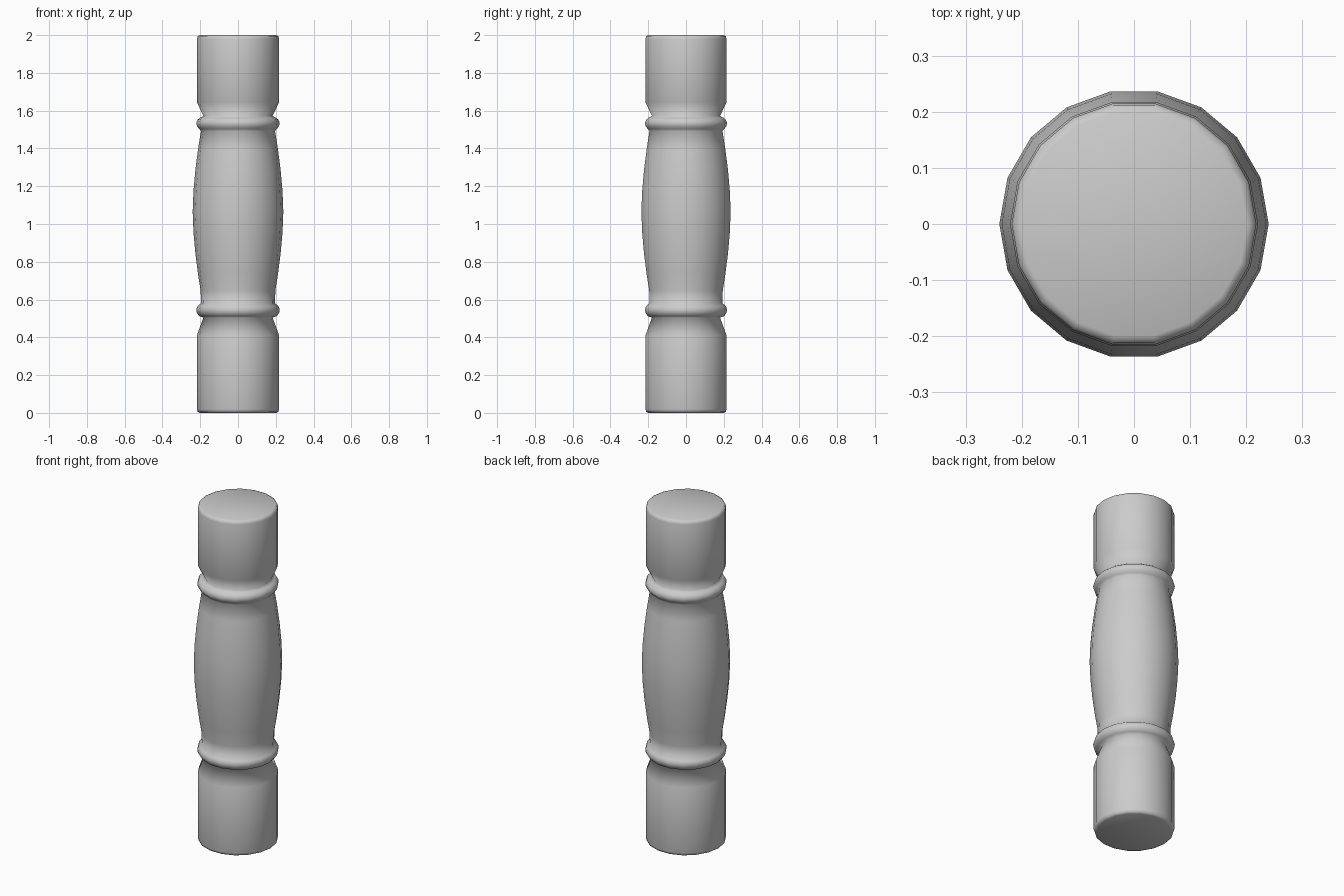
import bpy, bmesh, math

cube = bpy.data.objects.get("Cube")
if cube:
    bpy.data.objects.remove(cube, do_unlink=True)

SIDES = 18

stone = bpy.data.materials.new("plain_grey")
stone.use_nodes = True
grey = (0.6, 0.6, 0.6, 1)
stone.diffuse_color = grey
stone.node_tree.nodes["Principled BSDF"].inputs["Base Color"].default_value = grey

# Outline from bottom to top, as (radius, height)
foot = [(0.202, 0), (0.214, 0.006), (0.218, 0.02), (0.218, 0.41), (0.183, 0.505)]
lower_ring = [(0.205, 0.512), (0.218, 0.53), (0.221, 0.548), (0.214, 0.566), (0.196, 0.58)]
belly = [(0.24 - 0.047 * abs(t) ** 1.7, 1.065 + 0.445 * t)
         for t in (-0.94, -0.75, -0.5, -0.25, 0, 0.25, 0.5, 0.75, 0.96)]
upper_ring = [(0.205, 1.503), (0.217, 1.517), (0.221, 1.535), (0.214, 1.552), (0.2, 1.563)]
head = [(0.183, 1.572), (0.218, 1.645), (0.218, 1.98), (0.214, 1.994), (0.202, 2)]
profile = foot + lower_ring + belly + upper_ring + head

# Turn the outline into stacked rings, then skin and cap them
bm = bmesh.new()
rings = []
for r, z in profile:
    rings.append([bm.verts.new((r * math.cos(a), r * math.sin(a), z))
                  for a in (math.tau * i / SIDES for i in range(SIDES))])
for low, high in zip(rings, rings[1:]):
    for i in range(SIDES):
        j = (i + 1) % SIDES
        bm.faces.new((low[i], low[j], high[j], high[i]))
bm.faces.new(rings[0][::-1])
bm.faces.new(rings[-1])
for face in bm.faces:
    face.smooth = True

mesh = bpy.data.meshes.new("turned_baluster")
bm.to_mesh(mesh)
bm.free()
mesh.materials.append(stone)
baluster = bpy.data.objects.new("turned_baluster", mesh)
bpy.context.collection.objects.link(baluster)
